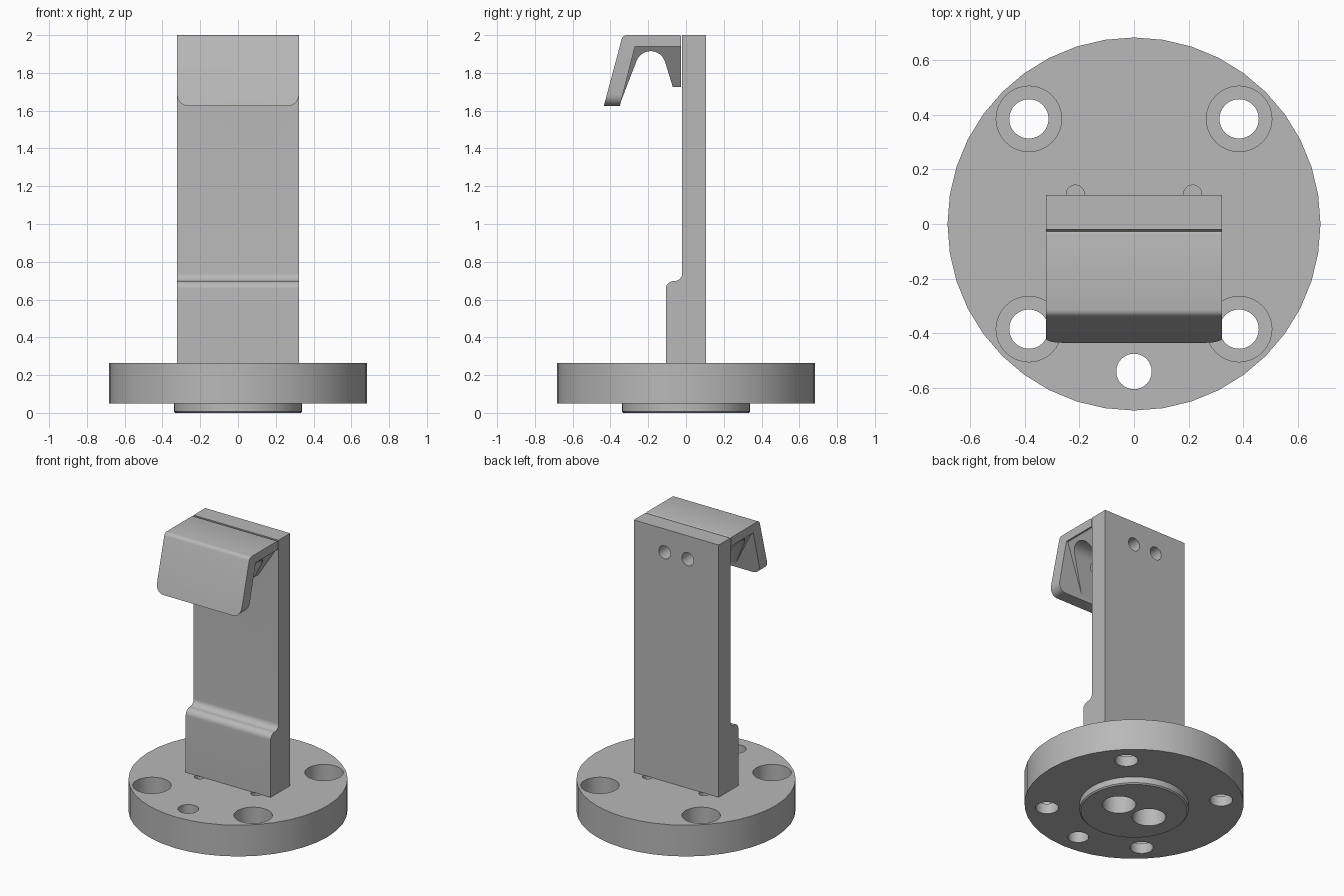
import bpy, bmesh, math
from mathutils import Matrix

if "Cube" in bpy.data.objects:
    bpy.data.objects.remove(bpy.data.objects["Cube"])

metal = bpy.data.materials.new("plain_grey")
metal.use_nodes = True
GREY = (0.48, 0.48, 0.48, 1)
metal.diffuse_color = GREY
metal.node_tree.nodes["Principled BSDF"].inputs["Base Color"].default_value = GREY


def make(name, bm):
    bmesh.ops.recalc_face_normals(bm, faces=bm.faces)
    mesh = bpy.data.meshes.new(name)
    bm.to_mesh(mesh)
    bm.free()
    mesh.materials.append(metal)
    obj = bpy.data.objects.new(name, mesh)
    bpy.context.collection.objects.link(obj)
    return obj


def activate(obj):
    bpy.ops.object.select_all(action='DESELECT')
    obj.select_set(True)
    bpy.context.view_layer.objects.active = obj


def smooth(obj):
    activate(obj)
    bpy.ops.object.shade_smooth_by_angle(angle=math.radians(30))


def add_cylinder(bm, x, y, z0, z1, r, sides=32):
    return bmesh.ops.create_cone(
        bm, cap_ends=True, segments=sides, radius1=r, radius2=r, depth=z1 - z0,
        matrix=Matrix.Translation((x, y, (z0 + z1) / 2)))["verts"]


def extrude_profile(points, half_width):
    """Extrude a (y, z) outline across x; half_width gives the reach at height z."""
    bm = bmesh.new()
    sides = [[bm.verts.new((s * half_width(z), y, z)) for y, z in points] for s in (-1, 1)]
    for ring in sides:
        bm.faces.new(ring)
    n = len(points)
    for i in range(n):
        j = (i + 1) % n
        bm.faces.new((sides[0][i], sides[0][j], sides[1][j], sides[1][i]))
    return bm


def arc(cy, cz, r, a0, a1, n=10):
    angles = [math.radians(a0 + (a1 - a0) * i / n) for i in range(n + 1)]
    return [(cy + r * math.cos(a), cz + r * math.sin(a)) for a in angles]


def cut(obj, *builders):
    """Subtract each cutter in turn, then discard it."""
    for build in builders:
        bm = bmesh.new()
        build(bm)
        cutter = make("cutter", bm)
        cutter.hide_render = True
        activate(obj)
        mod = obj.modifiers.new("cut", 'BOOLEAN')
        mod.operation, mod.solver, mod.object = 'DIFFERENCE', 'EXACT', cutter
        bpy.ops.object.modifier_apply(modifier=mod.name)
        bpy.data.objects.remove(cutter)


DISC_BOTTOM, DISC_TOP, HALF = 0.05, 0.265, 0.323
QUADRANTS = [(sx, sy) for sx in (-1, 1) for sy in (-1, 1)]


# Hole patterns
def through_holes(bm):
    for sx, sy in QUADRANTS:
        add_cylinder(bm, 0.385 * sx, 0.385 * sy, -0.1, 0.4, 0.072)
    add_cylinder(bm, 0, -0.54, -0.1, 0.4, 0.065)


def counterbores(bm):
    for sx, sy in QUADRANTS:
        add_cylinder(bm, 0.385 * sx, 0.385 * sy, 0.12, 0.4, 0.12)


def corner_reliefs(bm):
    for sx, sy in QUADRANTS:
        add_cylinder(bm, 0.215 * sx, 0.11 * sy, 0.19, 0.4, 0.033, 20)


def bottom_recesses(bm):
    for s in (-1, 1):
        add_cylinder(bm, 0.122 * s, 0, -0.1, 0.17, 0.105)


def screw_holes(radius):
    def build(bm):
        for s in (-1, 1):
            verts = add_cylinder(bm, 0, 0, -0.3, 0.3, radius, 24)
            bmesh.ops.transform(
                bm, verts=verts,
                matrix=Matrix.Translation((0.088 * s, 0, 1.84)) @ Matrix.Rotation(math.pi / 2, 4, 'X'))
    return build


# Round base flange
bm = bmesh.new()
add_cylinder(bm, 0, 0, DISC_BOTTOM, DISC_TOP, 0.683, 40)
flange = make("base_flange", bm)
cut(flange, through_holes, counterbores, corner_reliefs, bottom_recesses)
smooth(flange)

# Locating boss below, with a chamfered lower rim
bm = bmesh.new()
add_cylinder(bm, 0, 0, 0, DISC_BOTTOM, 0.34, 40)
rim = [e for e in bm.edges if all(v.co.z < 0.01 for v in e.verts)]
bmesh.ops.bevel(bm, geom=rim, offset=0.008, segments=1, affect='EDGES')
boss = make("locating_boss", bm)
cut(boss, bottom_recesses)
smooth(boss)

# Upright post with a thicker foot blended by an S-shaped step
outline = [(0.106, DISC_TOP), (0.106, 2.0), (-0.02, 2.0)]
outline += arc(-0.062, 0.74, 0.042, 0, -90)
outline += arc(-0.065, 0.656, 0.042, 90, 180)
outline += [(-0.107, DISC_TOP)]
post = make("upright_post", extrude_profile(outline, lambda z: HALF))
cut(post, screw_holes(0.045))
smooth(post)

# Clip: flat top plate and sloping front arm
outline = [(-0.026, 1.94), (-0.026, 2.0), (-0.335, 2.0),
           (-0.435, 1.625), (-0.35, 1.625), (-0.27, 1.94)]
bm = extrude_profile(outline, lambda z: HALF)


def bevel_where(rule, offset, segments):
    edges = [e for e in bm.edges if all(rule(v.co) for v in e.verts)]
    bmesh.ops.bevel(bm, geom=edges, offset=offset, segments=segments,
                    profile=0.5, affect='EDGES')


for s in (-1, 1):
    bevel_where(lambda c: c.z < 1.63 and c.x * s > 0.3, 0.06, 6)
bevel_where(lambda c: c.z > 1.99 and c.y < -0.3, 0.02, 4)
bevel_where(lambda c: c.z > 1.99 and c.y > -0.1, 0.012, 3)
smooth(make("clip_hood", bm))

# Clip inner web: arched underside, sides narrowing downward, rear screw leg
outline = [(-0.026, 1.725), (-0.026, 1.945), (-0.272, 1.945), (-0.348, 1.64)]
outline += arc(-0.187, 1.835, 0.08, 160, 12, 14)
outline += [(-0.07, 1.725)]
web = make("clip_inner_web", extrude_profile(
    outline, lambda z: 0.13 + 0.185 * max(0, (z - 1.66) / 0.285)))
cut(web, screw_holes(0.036))
smooth(web)
